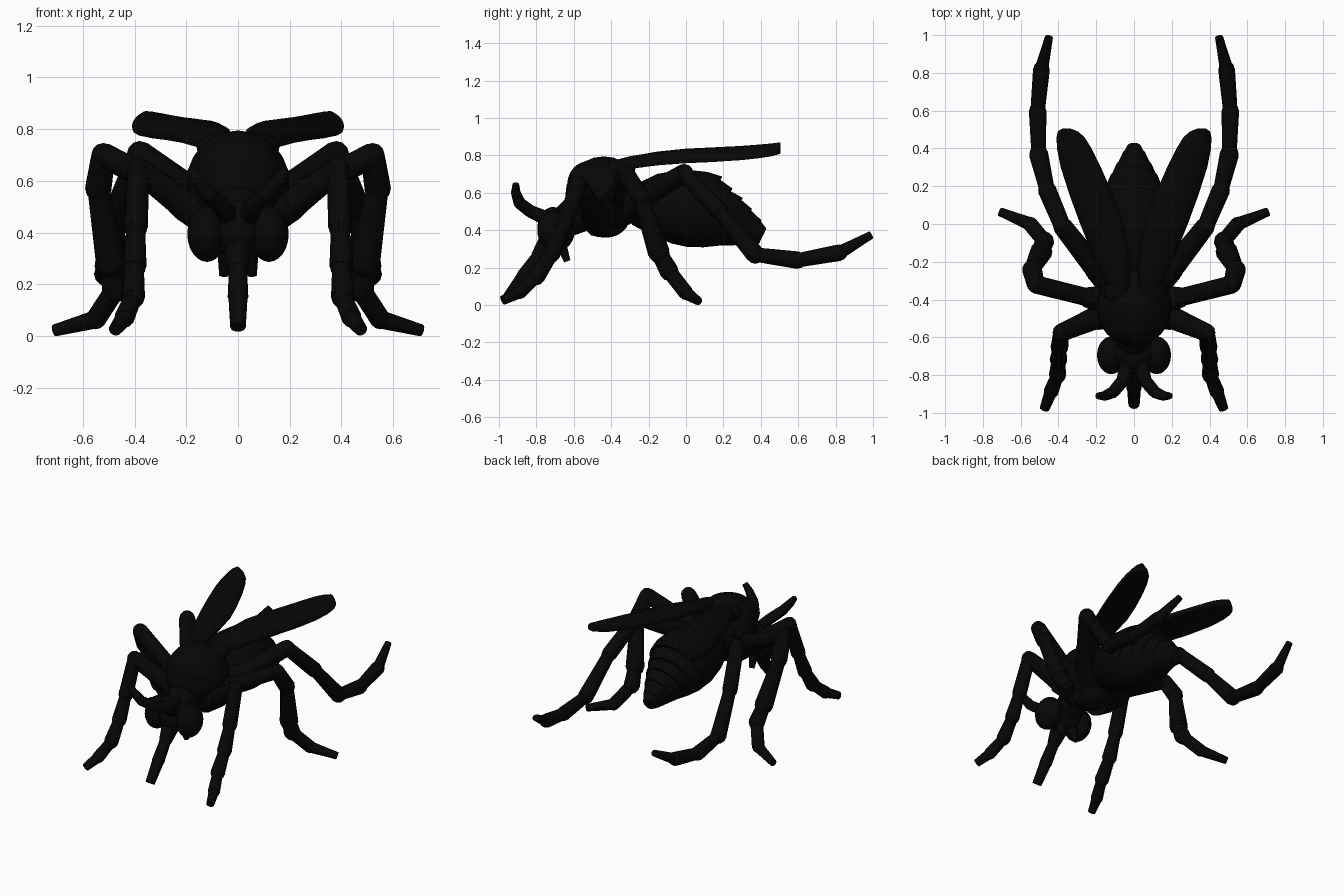
import bpy, bmesh, math
from mathutils import Vector, Matrix

black = bpy.data.materials.new("black")
black.diffuse_color = (0.002, 0.002, 0.002, 1)


def finish(name, bm, mirror=False, angle=40):
    bmesh.ops.recalc_face_normals(bm, faces=bm.faces)
    me = bpy.data.meshes.new(name)
    bm.to_mesh(me)
    bm.free()
    me.materials.append(black)
    ob = bpy.data.objects.new(name, me)
    bpy.context.collection.objects.link(ob)
    if mirror:
        ob.modifiers.new("mirror", 'MIRROR').use_mirror_merge = False
    bpy.ops.object.select_all(action='DESELECT')
    ob.select_set(True)
    bpy.context.view_layer.objects.active = ob
    bpy.ops.object.shade_smooth_by_angle(angle=math.radians(angle))
    return ob


def ball(bm, c, r, rot=0.0, seg=24):
    m = Matrix.Translation(c) @ Matrix.Rotation(rot, 4, 'X') @ Matrix.Diagonal((*r, 1))
    bmesh.ops.create_uvsphere(bm, u_segments=seg, v_segments=seg // 2, radius=1, matrix=m)


def ellipsoid(name, c, r, rot=0.0, mirror=False):
    bm = bmesh.new()
    ball(bm, c, r, rot)
    return finish(name, bm, mirror)


def frustum(bm, a, b, r1, r2, sides=12):
    a, b = Vector(a), Vector(b)
    d = b - a
    m = Matrix.Translation((a + b) / 2) @ d.to_track_quat('Z', 'Y').to_matrix().to_4x4()
    bmesh.ops.create_cone(bm, cap_ends=True, segments=sides, radius1=r1, radius2=r2,
                          depth=d.length, matrix=m)


def limb(name, pts, mirror=True, fat=1.0):
    """Each point: (x, y, z, start radius, end radius of the segment leaving it)."""
    bm = bmesh.new()
    for p, q in zip(pts, pts[1:]):
        frustum(bm, p[:3], q[:3], p[3] * fat, p[4] * fat)
        r = p[4] * 0.97 * fat
        if q is not pts[-1]:
            ball(bm, q[:3], (r, r, r), seg=12)
    return finish(name, bm, mirror)


def loft(bm, rings):
    rows = [[bm.verts.new(v) for v in ring] for ring in rings]
    n = len(rows[0])
    for a, b in zip(rows, rows[1:]):
        for i in range(n):
            bm.faces.new((a[i], a[(i + 1) % n], b[(i + 1) % n], b[i]))
    bm.faces.new(rows[0])
    bm.faces.new(rows[-1])


# thorax, neck and head
ellipsoid("thorax", (0, -0.44, 0.59), (0.2, 0.205, 0.205))
ellipsoid("thorax_front", (0, -0.52, 0.645), (0.165, 0.115, 0.125))
ellipsoid("thorax_underside", (0, -0.43, 0.47), (0.13, 0.13, 0.11))
bm = bmesh.new()
frustum(bm, (0, -0.53, 0.52), (0, -0.67, 0.43), 0.12, 0.08, 20)
finish("neck", bm)
ellipsoid("head", (0, -0.685, 0.415), (0.15, 0.085, 0.105))
ellipsoid("face", (0, -0.71, 0.41), (0.09, 0.085, 0.115))
ellipsoid("eye", (0.12, -0.695, 0.395), (0.076, 0.1, 0.108), mirror=True)

# abdomen: tilted rings (y, z, radius, width factor), stepped along the back only
segs = [(-0.30, 0.57, 0.09, 1), (-0.22, 0.565, 0.155, 1), (-0.10, 0.55, 0.2, 1),
        (0.02, 0.52, 0.218, 0.97), (0.10, 0.495, 0.21, 0.92), (0.17, 0.463, 0.175, 0.92),
        (0.24, 0.443, 0.142, 0.9), (0.305, 0.415, 0.108, 0.88), (0.37, 0.385, 0.075, 0.8),
        (0.41, 0.368, 0.045, 0.8)]
rings = []
for k, (y, z, r, wf) in enumerate(segs):
    for s in ((1.0,) if k < 4 else (1.04, 0.94)):
        ring = []
        for i in range(28):
            t = math.tau * i / 28
            q = r * (1 + (s - 1) * max(0, 0.3 + 0.7 * math.sin(t)))
            h = q * math.sin(t)
            ring.append((q * wf * math.cos(t), y + 0.43 * h, z + 0.88 * h))
        rings.append(ring)
bm = bmesh.new()
loft(bm, rings)
finish("abdomen", bm)

# mouthparts and antennae
limb("proboscis", [(0, -0.72, 0.36, 0.06, 0.04), (0, -0.79, 0.26, 0.035, 0.04),
                   (0, -0.87, 0.15, 0.037, 0.03), (0, -0.955, 0.035, 0.03, 0.02)], False)
limb("palp", [(0.05, -0.67, 0.33, 0.03, 0.018), (0.055, -0.635, 0.235, 0, 0)])
limb("antenna", [(0.035, -0.74, 0.46, 0.04, 0.034), (0.06, -0.83, 0.5, 0.034, 0.032),
                 (0.11, -0.89, 0.545, 0.032, 0.026), (0.155, -0.91, 0.6, 0.026, 0.018),
                 (0.19, -0.91, 0.645, 0, 0)])

# legs
limb("front_leg", [(0.07, -0.46, 0.44, 0.08, 0.06), (0.21, -0.5, 0.51, 0.056, 0.045),
                   (0.385, -0.575, 0.645, 0.04, 0.044), (0.395, -0.655, 0.42, 0.034, 0.044),
                   (0.4, -0.72, 0.27, 0.034, 0.043), (0.405, -0.8, 0.15, 0.032, 0.037),
                   (0.44, -0.89, 0.07, 0.032, 0.024), (0.475, -0.98, 0.025, 0, 0)], fat=1.06)
limb("middle_leg", [(0.08, -0.41, 0.48, 0.08, 0.055), (0.24, -0.39, 0.555, 0.045, 0.046),
                    (0.52, -0.32, 0.7, 0.045, 0.05), (0.54, -0.24, 0.57, 0.04, 0.056),
                    (0.49, -0.145, 0.28, 0.042, 0.05), (0.475, -0.09, 0.18, 0.038, 0.038),
                    (0.55, 0.0, 0.065, 0.034, 0.022), (0.71, 0.065, 0.022, 0, 0)], fat=1.05)
limb("hind_leg", [(0.08, -0.35, 0.5, 0.08, 0.06), (0.2, -0.24, 0.57, 0.056, 0.048),
                  (0.38, -0.01, 0.705, 0.042, 0.046), (0.46, 0.18, 0.5, 0.038, 0.048),
                  (0.505, 0.37, 0.27, 0.036, 0.044), (0.51, 0.6, 0.24, 0.036, 0.042),
                  (0.49, 0.82, 0.28, 0.034, 0.02), (0.45, 0.99, 0.375, 0, 0)], fat=1.06)

# wings: arched blades (y, inner x, outer x, mid z)
stations = [(-0.38, 0.04, 0.11, 0.745), (-0.3, 0.02, 0.16, 0.765), (-0.15, 0.03, 0.225, 0.79),
            (0.0, 0.055, 0.285, 0.805), (0.15, 0.11, 0.34, 0.812), (0.3, 0.175, 0.388, 0.82),
            (0.4, 0.225, 0.408, 0.828), (0.46, 0.262, 0.41, 0.834), (0.49, 0.297, 0.403, 0.838),
            (0.505, 0.335, 0.38, 0.84)]
rings = []
for y, xi, xo, z in stations:
    ring = []
    for i in range(20):
        t = math.tau * i / 20
        u = math.cos(t)
        x = (xi + xo) / 2 + u * (xo - xi) / 2
        w = (xo - xi) / 0.2
        ring.append((x, y, z + 0.03 * math.copysign(abs(math.sin(t)) ** 0.6, math.sin(t))
                     - 0.018 * w * u * u - 0.012 * w * u))
    rings.append(ring)
bm = bmesh.new()
loft(bm, rings)
finish("wing", bm, True)

# wing root bumps on the thorax
ellipsoid("wing_root", (0.09, -0.35, 0.73), (0.07, 0.08, 0.05), mirror=True)
